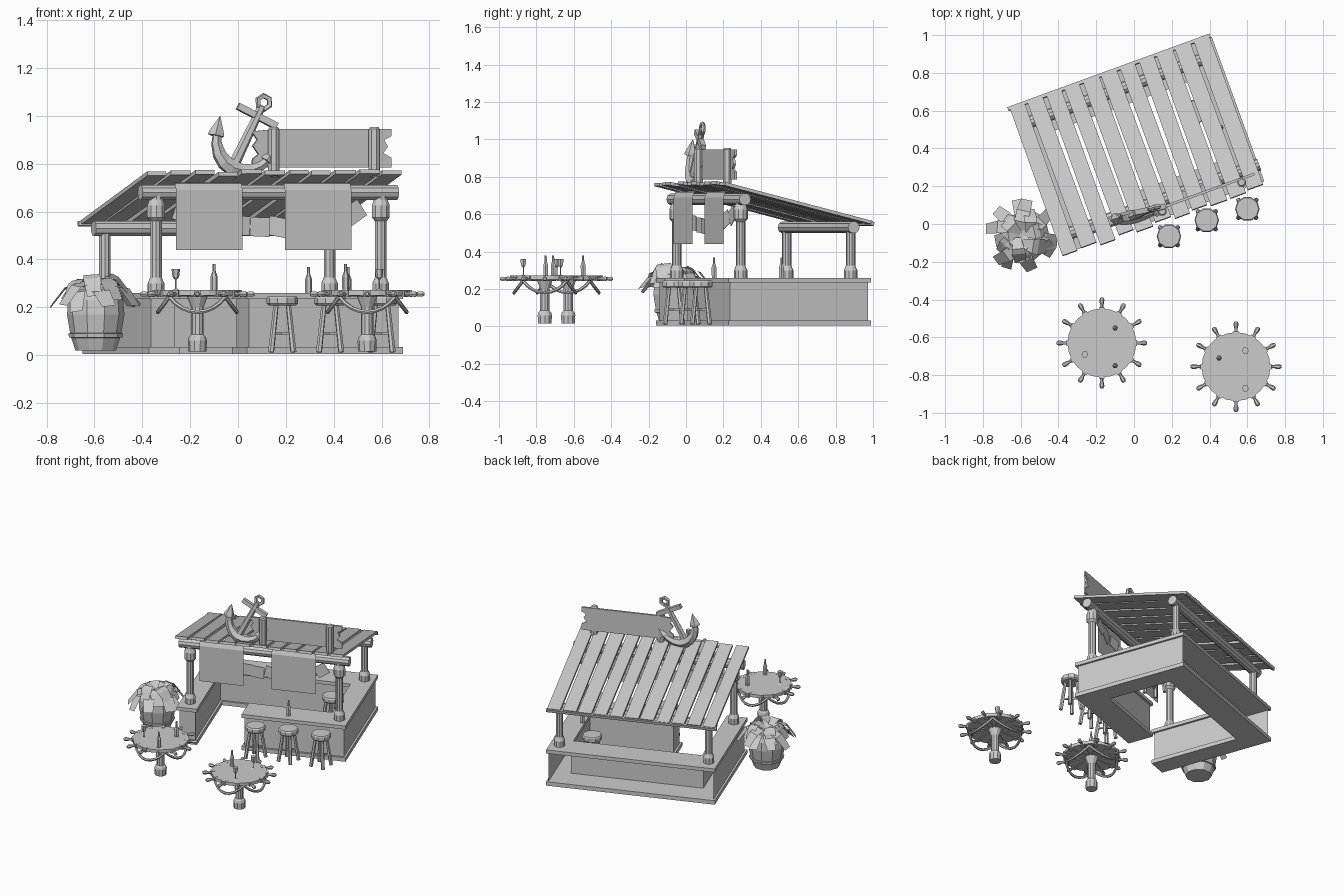
import bpy, bmesh, math, random
from mathutils import Matrix, Vector

if "Cube" in bpy.data.objects:
    bpy.data.objects.remove(bpy.data.objects["Cube"])
random.seed(4)

HUT = Matrix.Translation((.02, .415, 0)) @ Matrix.Rotation(math.radians(20), 4, 'Z')
I = Matrix.Identity(4)
T = Matrix.Translation
def R(a, ax): return Matrix.Rotation(a, 4, ax)

def finish(name, bm, mat=I):
    bmesh.ops.recalc_face_normals(bm, faces=bm.faces[:])
    me = bpy.data.meshes.new(name)
    bm.to_mesh(me)
    bm.free()
    ob = bpy.data.objects.new(name, me)
    ob.matrix_world = mat
    bpy.context.collection.objects.link(ob)
    return ob

def box(name, size, mat):
    bm = bmesh.new()
    bmesh.ops.create_cube(bm, size=1)
    bmesh.ops.scale(bm, vec=size, verts=bm.verts[:])
    return finish(name, bm, mat)

def tube(name, pts, radii, sides=8, mat=I):
    """Rings of the given radii swept along the points, capped."""
    bm = bmesh.new()
    pts = [Vector(p) for p in pts]
    rings = []
    for i, p in enumerate(pts):
        d = pts[min(i + 1, len(pts) - 1)] - pts[max(i - 1, 0)]
        q = d.to_track_quat('Z', 'Y')
        rings.append([bm.verts.new(p + q @ Vector((radii[i] * math.cos(2 * math.pi * k / sides),
                      radii[i] * math.sin(2 * math.pi * k / sides), 0))) for k in range(sides)])
    for a, b in zip(rings, rings[1:]):
        for k in range(sides):
            bm.faces.new((a[k], a[(k + 1) % sides], b[(k + 1) % sides], b[k]))
    bm.faces.new(rings[0]); bm.faces.new(rings[-1])
    return finish(name, bm, mat)

def lathe(name, prof, sides, mat):
    return tube(name, [(0, 0, z) for r, z in prof], [r for r, z in prof], sides, mat)

def slab(name, outline, z0, z1, mat):
    bm = bmesh.new()
    f = bm.faces.new([bm.verts.new((x, y, z0)) for x, y in outline])
    g = bmesh.ops.extrude_face_region(bm, geom=[f])['geom']
    bmesh.ops.translate(bm, vec=(0, 0, z1 - z0), verts=[v for v in g if isinstance(v, bmesh.types.BMVert)])
    return finish(name, bm, mat)

# Counter: C-shaped plan with a front gap, open at the back
def plan(e):
    a, b, iu, iv = .565 - e, .406 - e, .43 + e, .225 + e
    return [(-a, b), (-a, -b), (-iu, -b), (-iu, iv), (iu, iv), (iu, -iv),
            (-.13 + e, -iv), (-.13 + e, -b), (a, -b), (a, b)]
slab("counter_top", plan(0), .235, .26, HUT)
slab("counter_plinth", plan(0), .005, .033, HUT)
bm = bmesh.new()
for (x0, y0), (x1, y1) in zip(plan(.014), plan(.014)[1:]):
    bm.faces.new([bm.verts.new(p) for p in ((x0, y0, .03), (x1, y1, .03), (x1, y1, .24), (x0, y0, .24))])
bmesh.ops.remove_doubles(bm, verts=bm.verts[:], dist=1e-4)
finish("counter_walls", bm, HUT)

# Posts and log beams
for u in (-.5, .5):
    foot = [(.036, .26), (.036, .3), (.025, .325)]
    lathe("front_post", foot + [(.025, .56), (.039, .575), (.039, .625), (.03, .65), (.03, .68)],
          10, HUT @ T((u, -.313, 0)))
    lathe("back_post", foot + [(.025, .53)], 10, HUT @ T((u, .313, 0)))
tube("front_beam", [(-.57, -.313, .68), (.57, -.313, .68)], [.033] * 2, 10, HUT)
tube("back_beam", [(-.55, .313, .53), (.55, .313, .53)], [.033] * 2, 10, HUT)

# Sloping plank roof
ROOF = HUT @ T((-.01, 0, .657)) @ R(-.243, 'X')
for i in range(11):
    L = .865 + random.uniform(-.015, .015)
    box("roof_plank", (random.uniform(.082, .094), L, .018),
        ROOF @ T((-.52 + .104 * i, .432 - L / 2, random.uniform(-.003, .005)))
        @ R(random.uniform(-.008, .008), 'Z'))
box("roof_back_batten", (1.14, .018, .02), ROOF @ T((0, .43, -.004)))

# Cloth banners folded over the front beam
for u in (-.279, .205):
    bm = bmesh.new()
    path = [(-.31, .722), (-.345, .718), (-.357, .69), (-.357, .44)]
    rows = [[bm.verts.new((u + s * .148, v, z)) for s in (-1, 1)] for v, z in path]
    for a, b in zip(rows, rows[1:]):
        bm.faces.new((a[0], a[1], b[1], b[0]))
    finish("banner", bm, HUT)

# Garland of cloth scraps behind the banners
for i in range(10):
    t = i / 4.5 - 1
    box("garland_flag", (.085, .004, .08), HUT @ T((.38 * t, -.325 + .008 * (i % 2), .535 + .06 * t * t))
        @ R(-.5 * t + random.uniform(-.25, .25), 'Y') @ R(random.uniform(-.3, .3), 'Z'))

# Roof sign: ragged board on two posts
board = [(-.09, .785), (.53, .785), (.53, .825), (.495, .845), (.515, .87), (.5, .9), (.53, .915), (.53, .945),
         (.02, .945), (-.09, .935), (-.065, .9), (-.085, .875), (-.06, .84), (-.085, .82)]
slab("sign_board", board, 0, .014, HUT @ T((0, -.345, 0)) @ R(math.pi / 2, 'X'))
for u in (.003, .45):
    lathe("sign_post", [(.025, .745), (.025, .945), (.018, .953)], 8, HUT @ T((u, -.371, 0)))

# Anchor leaning on the sign
ANC = T((-.02, .035, .79)) @ R(math.radians(12), 'Z') @ R(math.radians(27), 'Y') @ R(-.08, 'X')
tube("anchor_shank", [(0, 0, 0), (0, 0, .28)], [.024, .017], 6, ANC)
box("anchor_stock", (.185, .028, .028), ANC @ T((0, 0, .235)))
bm = bmesh.new()
ring = []
for k in range(6):
    a = k * math.pi / 3
    ring.append([bm.verts.new((math.cos(a) * (.029 + dr), dy, .3 + math.sin(a) * (.029 + dr)))
                 for dr, dy in ((-.011, -.008), (.005, -.011), (.011, 0), (.005, .011), (-.011, .008))])
for k in range(6):
    a, b = ring[k], ring[(k + 1) % 6]
    for j in range(5):
        bm.faces.new((a[j], a[(j + 1) % 5], b[(j + 1) % 5], b[j]))
finish("anchor_ring", bm, ANC)
arc = [math.radians(-72 + 18 * k) for k in range(9)]
tube("anchor_arms", [(.13 * math.sin(t), 0, .14 - .15 * math.cos(t)) for t in arc],
     [.016 + .02 * math.cos(t) ** 2 for t in arc], 6, ANC)
for s in (-1, 1):
    lathe("anchor_fluke", [(.036, -.01), (.033, .005), (.001, .075)], 5,
          ANC @ T((s * .124, 0, .09)) @ R(s * .25, 'Y'))

# Stools
def stool(x, y):
    M = T((x, y, 0))
    lathe("stool_seat", [(.058, .208), (.065, .215), (.065, .238), (.06, .245)], 10, M)
    for k in range(4):
        c, s = math.cos(math.pi * (k / 2 + .25)), math.sin(math.pi * (k / 2 + .25))
        tube("stool_leg", [(.066 * c, .066 * s, .012), (.036 * c, .036 * s, .212)], [.013, .011], 6, M)
    for k in range(2):
        box("stool_rung", (.1, .01, .01), M @ R(math.pi * (k / 2 + .25), 'Z') @ T((0, 0, .09)))
for p in ((.185, -.065), (.385, .02), (.6, .08), (.325, .595)):
    stool(*p)

# Drinks
def bottle(x, y, z):
    lathe("bottle", [(.014, 0), (.015, .055), (.007, .078), (.006, .108)], 6, T((x, y, z)))
def glass(x, y, z):
    lathe("glass", [(.014, 0), (.003, .006), (.003, .042), (.014, .055), (.018, .088)], 6, T((x, y, z)))

# Ship-wheel tables
def table(x, y):
    M = T((x, y, 0))
    lathe("table_top", [(.182, .25), (.182, .272)], 24, M)
    lathe("table_pedestal", [(.038, .015), (.04, .06), (.036, .075), (.026, .085), (.026, .2), (.045, .25)], 10, M)
    for k in range(12):
        a = k * math.pi / 6
        tube("wheel_handle", [(r, 0, .255) for r in (.02, .19, .2, .215, .23, .24)],
             [.011, .009, .008, .012, .013, .007], 6, M @ R(a, 'Z'))
        box("wheel_rim_block", (.03, .03, .03), M @ R(a, 'Z') @ T((.172, 0, .258)))
    for q in range(4):
        pts = []
        for k in range(9):
            a = (q + .5 + k / 8) * math.pi / 2
            pts.append((.165 * math.cos(a), .165 * math.sin(a), .18 + .065 * (k / 4 - 1) ** 2))
        tube("table_rope_swag", pts, [.009] * 9, 6, M)
table(-.17, -.63)
table(.54, -.755)
for p in ((-.1, -.55, .272), (-.1, -.75, .272), (.45, -.71, .272), (.295, .15, .26), (.46, .51, .26)):
    bottle(*p)
for p in ((-.26, -.69, .272), (.59, -.67, .272), (.59, -.87, .272)):
    glass(*p)

# Barrel planter with drooping leaves
POT = T((-.595, -.06, 0))
lathe("planter_barrel", [(.085, .02), (.105, .08), (.12, .17), (.115, .23), (.095, .285)], 10, POT)
lathe("barrel_hoop", [(.1, .072), (.112, .074), (.114, .09), (.105, .092)], 10, POT)
for i in range(20):
    inner = i % 2
    reach, top = (.75, .325) if inner else (1, .295)
    bm = bmesh.new()
    w = random.uniform(.032, .045)
    z = top + random.uniform(-.015, .015)
    path = [(.01, z - .03, .5), (.07, z, .9), (.13 * reach, z - .015, 1), (.19 * reach, z - .07 - .03 * random.random(), .8)]
    rows = [[bm.verts.new((r, s * w * k, h)) for s in (-1, 1)] for r, h, k in path]
    for a, b in zip(rows, rows[1:]):
        bm.faces.new((a[0], a[1], b[1], b[0]))
    finish("leaf", bm, POT @ R(i * math.pi / 10 + random.uniform(-.15, .15), 'Z') @ R(random.uniform(-.15, .15), 'X'))
